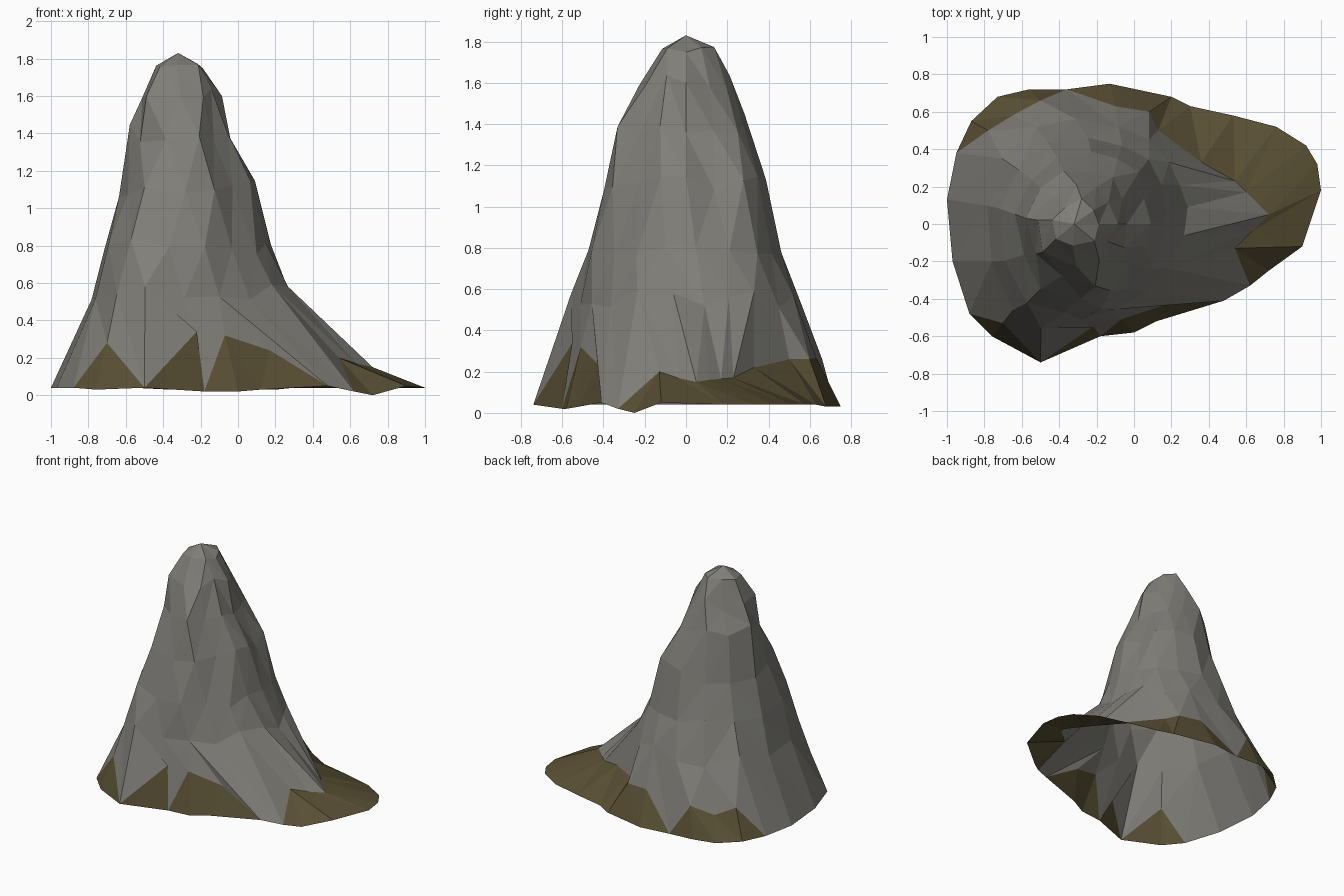
import bpy, random
from mathutils import Vector

if "Cube" in bpy.data.objects:
    bpy.data.objects.remove(bpy.data.objects["Cube"])

random.seed(4)

# Ground outline, counter-clockwise from the left side
BASE = [(-1, .13, .04), (-.97, -.2, .04), (-.88, -.48, .04), (-.76, -.6, .03),
        (-.5, -.74, .04), (-.34, -.67, .03), (-.18, -.6, .02), (0, -.58, .02),
        (.12, -.52, .03), (.48, -.41, .05), (.62, -.33, .02), (.72, -.25, 0),
        (.9, -.12, .05), (1, .18, .04), (.98, .32, .04), (.92, .42, .04),
        (.76, .52, .04), (.53, .58, .04), (.3, .63, .04), (.2, .68, .03),
        (-.13, .75, .03), (-.36, .72, .03), (-.56, .72, .04), (-.73, .68, .04),
        (-.87, .55, .04), (-.95, .38, .04)]
# Where the earth meets the rock; spots left out have rock right down to the ground
SKIRT = {3: (-.7, -.53, .28), 5: (-.22, -.55, .34), 7: (-.07, -.51, .32),
         8: (.17, -.43, .24), 11: (.54, -.13, .2), 12: (.63, -.04, .17),
         13: (.72, .05, .15), 14: (.66, .11, .16), 15: (.6, .17, .165),
         16: (.54, .23, .17), 17: (.36, .33, .22), 18: (.13, .5, .26),
         19: (.08, .6, .26), 20: (-.1, .63, .27), 22: (-.5, .66, .26),
         23: (-.65, .58, .2), 24: (-.78, .5, .26)}
# Rock contours: height, number of sides, eight guide points
CONTOURS = [
    (.55, 17, [(-.79, .1), (-.64, -.49), (-.24, -.49), (.12, -.33), (.27, .02), (.21, .28), (-.04, .5), (-.5, .53)]),
    (.8, 15, [(-.71, .08), (-.58, -.39), (-.22, -.46), (.05, -.28), (.18, -.03), (.12, .26), (-.1, .43), (-.48, .42)]),
    (1.1, 14, [(-.62, .05), (-.53, -.31), (-.19, -.4), (0, -.2), (.08, 0), (.03, .24), (-.15, .37), (-.45, .34)]),
    (1.4, 12, [(-.58, .03), (-.47, -.24), (-.21, -.32), (-.1, -.17), (-.03, 0), (-.08, .2), (-.22, .29), (-.45, .26)]),
    (1.6, 10, [(-.5, .02), (-.45, -.17), (-.22, -.24), (-.15, -.12), (-.1, 0), (-.14, .15), (-.25, .22), (-.4, .18)]),
    (1.76, 8, [(-.42, .02), (-.4, -.07), (-.32, -.1), (-.22, -.08), (-.19, 0), (-.21, .08), (-.28, .12), (-.37, .09)]),
]


def sample(points, t):
    """Point on a closed smooth curve through the guide points."""
    i = int(t)
    f = t - i
    a, b, c, d = (Vector(points[(i + k) % len(points)]) for k in (-1, 0, 1, 2))
    return .5 * (2 * b + (c - a) * f + (2 * a - 5 * b + 4 * c - d) * f * f
                 + (3 * b - a - 3 * c + d) * f ** 3)


def contour(z, n, guide):
    """Roughened ring of n points."""
    rough = .05 if z < 1.7 else .015
    ring = []
    for k in range(n):
        p = sample(guide, 8 * k / n)
        out = (p - Vector((-.28, 0))).normalized() * random.uniform(-.015, .02)
        ring.append((p.x + out.x, p.y + out.y, z + random.uniform(-rough, rough)))
    return ring


def stitch(a, b):
    """Triangles between two closed rings of any point counts."""
    tris, i, j = [], 0, 0
    while i < len(a) or j < len(b):
        pa, pb = a[i % len(a)], b[j % len(b)]
        if j >= len(b) or (i < len(a) and (i + 1) / len(a) <= (j + 1) / len(b)):
            i += 1
            tris.append((pa, a[i % len(a)], pb))
        else:
            j += 1
            tris.append((pa, b[j % len(b)], pb))
    return [t for t in tris if len(set(t)) == 3]


def build(name, tris, color):
    verts = list(dict.fromkeys(p for t in tris for p in t))
    index = {p: i for i, p in enumerate(verts)}
    mesh = bpy.data.meshes.new(name)
    # second ring runs above the first, so this winding faces outward
    mesh.from_pydata(verts, [], [[index[p] for p in t] for t in tris])
    mat = bpy.data.materials.new(name)
    mat.diffuse_color = color
    mat.use_nodes = True
    mat.node_tree.nodes["Principled BSDF"].inputs["Base Color"].default_value = mat.diffuse_color
    mesh.materials.append(mat)
    obj = bpy.data.objects.new(name, mesh)
    bpy.context.collection.objects.link(obj)


# Earth around the foot
skirt = [SKIRT.get(i, p) for i, p in enumerate(BASE)]
build("earth_foot", stitch(BASE, skirt), (.1, .08, .035, 1))

# Rock spire, open underneath
rings = [skirt] + [contour(*c) for c in CONTOURS]
rock = [t for lower, upper in zip(rings, rings[1:]) for t in stitch(lower, upper)]
top = rings[-1]
peak = (-.32, 0, 1.83)
rock += [(p, top[(i + 1) % len(top)], peak) for i, p in enumerate(top)]
build("rock_spire", rock, (.215, .21, .19, 1))
